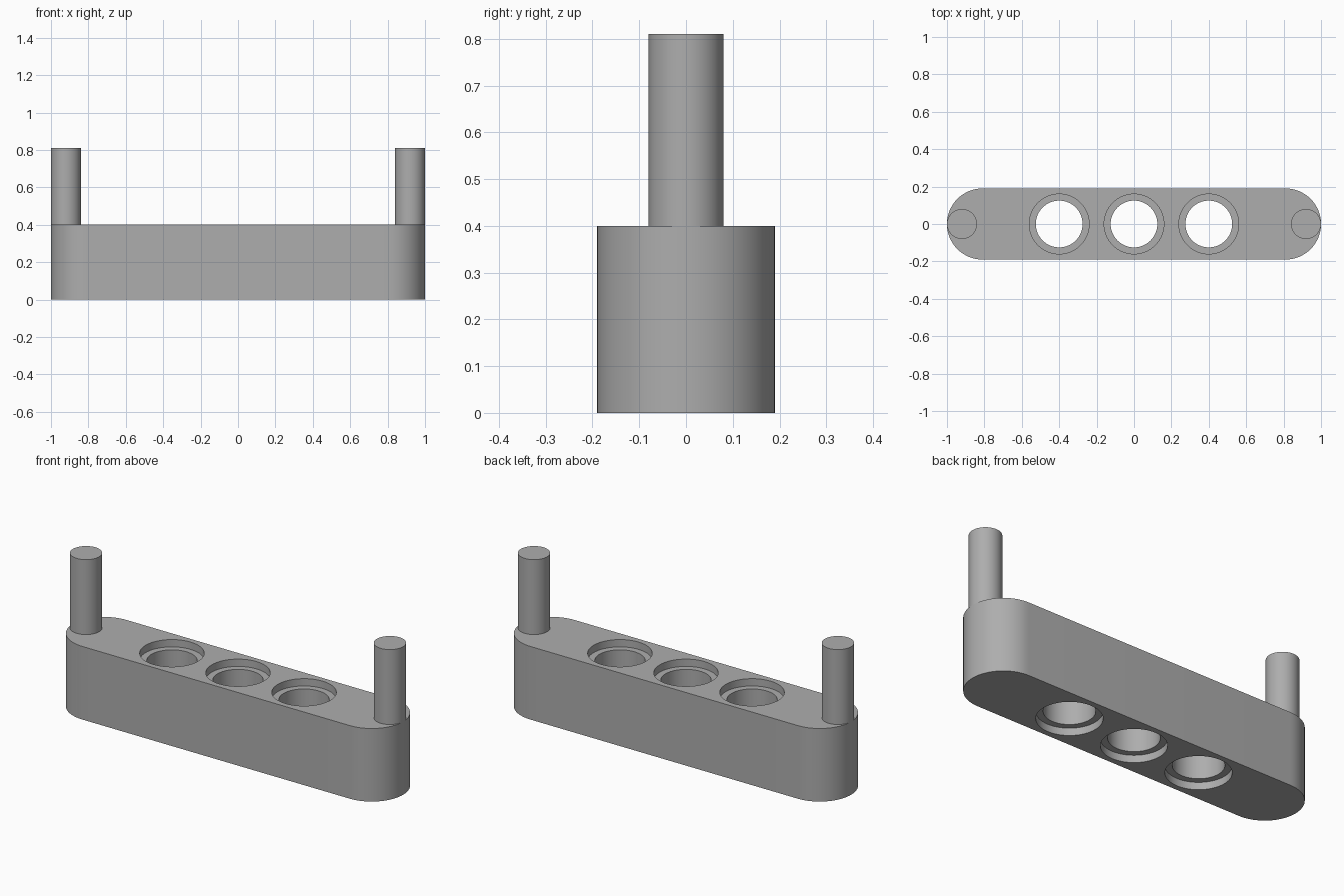
import bpy, bmesh
from math import cos, sin, pi, radians

cube = bpy.data.objects.get("Cube")
if cube:
    bpy.data.objects.remove(cube, do_unlink=True)

LENGTH, WIDTH, HEIGHT, TOP = 2.0, 0.38, 0.4, 0.81
HOLE_R, BORE_R, BORE_DEPTH = 0.125, 0.16, 0.04
PIN_R, SEGS = 0.08, 64

grey = bpy.data.materials.new("grey plastic")
grey.use_nodes = True
colour = (0.42, 0.42, 0.42, 1)
grey.diffuse_color = colour
grey.node_tree.nodes["Principled BSDF"].inputs["Base Color"].default_value = colour


def loft(name, rings):
    """Skin a stack of equal point rings and cap both ends."""
    bm = bmesh.new()
    loops = [[bm.verts.new(p) for p in ring] for ring in rings]
    n = len(loops[0])
    for low, high in zip(loops, loops[1:]):
        for i in range(n):
            j = (i + 1) % n
            bm.faces.new((low[i], low[j], high[j], high[i]))
    bm.faces.new(loops[0][::-1])
    bm.faces.new(loops[-1])
    bmesh.ops.recalc_face_normals(bm, faces=bm.faces)
    mesh = bpy.data.meshes.new(name)
    bm.to_mesh(mesh)
    bm.free()
    mesh.materials.append(grey)
    obj = bpy.data.objects.new(name, mesh)
    bpy.context.collection.objects.link(obj)
    return obj


def circle(x, r, z):
    return [(x + r * cos(2 * pi * i / SEGS), r * sin(2 * pi * i / SEGS), z)
            for i in range(SEGS)]


def stadium(z):
    """Slot outline: two half circles joined by straight sides."""
    r, half, points = WIDTH / 2, SEGS // 2, []
    for side in (1, -1):
        for i in range(half + 1):
            a = -pi / 2 + pi * i / half
            points.append((side * (LENGTH / 2 - r + r * cos(a)), side * r * sin(a), z))
    return points


def smooth(obj):
    bpy.ops.object.select_all(action="DESELECT")
    obj.select_set(True)
    bpy.context.view_layer.objects.active = obj
    bpy.ops.object.shade_smooth_by_angle(angle=radians(30))


# Beam with rounded ends
beam = loft("beam", [stadium(0), stadium(HEIGHT)])

# Three through holes, counterbored at top and bottom
spool = [(BORE_R, -0.1), (BORE_R, BORE_DEPTH), (HOLE_R, BORE_DEPTH),
         (HOLE_R, HEIGHT - BORE_DEPTH), (BORE_R, HEIGHT - BORE_DEPTH),
         (BORE_R, HEIGHT + 0.1)]
cutters = []
for x in (-0.4, 0, 0.4):
    cutter = loft("hole_cutter", [circle(x, r, z) for r, z in spool])
    cutter.hide_render = True
    mod = beam.modifiers.new("hole", "BOOLEAN")
    mod.operation, mod.solver, mod.object = "DIFFERENCE", "EXACT", cutter
    cutters.append(cutter)

bpy.context.view_layer.update()
cut = bpy.data.meshes.new_from_object(
    beam.evaluated_get(bpy.context.evaluated_depsgraph_get()))
beam.modifiers.clear()
beam.data = cut
for cutter in cutters:
    bpy.data.objects.remove(cutter, do_unlink=True)
smooth(beam)

# Upright pin at each end
for name, side in (("left_pin", 1), ("right_pin", -1)):
    x = side * (LENGTH / 2 - PIN_R)
    smooth(loft(name, [circle(x, PIN_R, HEIGHT), circle(x, PIN_R, TOP)]))
